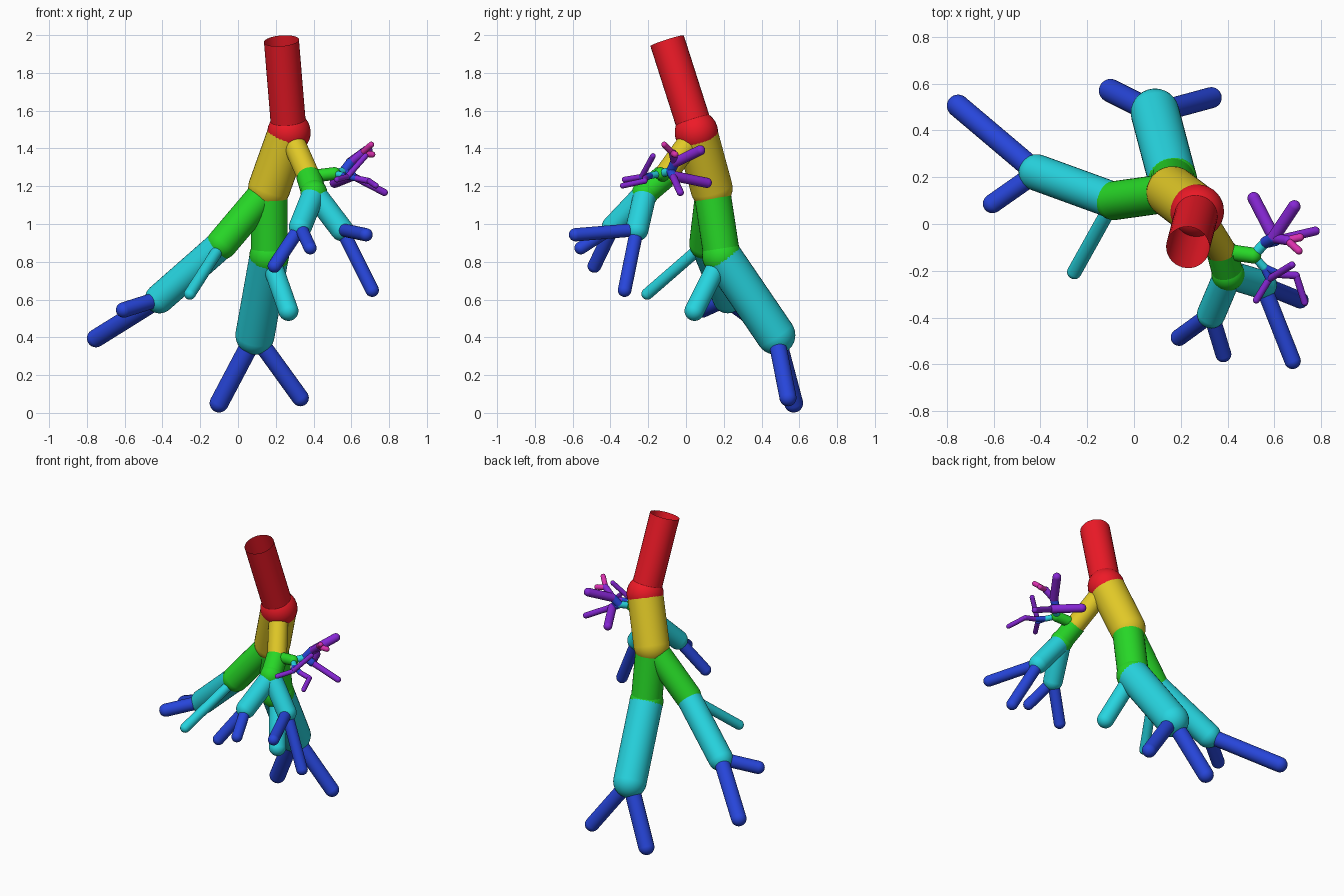
import bpy, bmesh
from mathutils import Vector, Matrix

if "Cube" in bpy.data.objects:
    bpy.data.objects.remove(bpy.data.objects["Cube"])

COLORS = {
    "red": (0.85, 0.01, 0.02, 1), "yellow": (0.75, 0.58, 0.02, 1),
    "green": (0.02, 0.68, 0.02, 1), "cyan": (0.02, 0.66, 0.74, 1),
    "blue": (0.02, 0.06, 0.70, 1), "purple": (0.24, 0.02, 0.66, 1),
    "magenta": (0.70, 0.03, 0.42, 1),
}
MATS = {}
for n, c in COLORS.items():
    MATS[n] = bpy.data.materials.new(n)
    MATS[n].diffuse_color = c

ends = {"top": Vector((0.23, -0.10, 1.97))}


def branch(name, parent, color, end, r, joint_r=None):
    """Open round tube from the parent's end, closed by a ball joint."""
    a, b = ends[parent], Vector(end)
    ends[name] = b
    d = b - a
    seg = 32 if r > 0.03 else 20
    bm = bmesh.new()
    rot = d.to_track_quat('Z', 'Y').to_matrix().to_4x4()
    bmesh.ops.create_cone(bm, cap_ends=False, segments=seg, radius1=r, radius2=r,
                          depth=d.length, matrix=Matrix.Translation((a + b) / 2) @ rot)
    bmesh.ops.create_uvsphere(bm, u_segments=seg, v_segments=seg // 2,
                              radius=joint_r or r, matrix=Matrix.Translation(b) @ rot)
    for f in bm.faces:
        f.smooth = True
    me = bpy.data.meshes.new(name)
    bm.to_mesh(me)
    bm.free()
    me.materials.append(MATS[color])
    bpy.context.collection.objects.link(bpy.data.objects.new(name, me))


# trunk and the large left side of the tree
LARGE = [
    ("trunk", "top", "red", (0.27, 0.055, 1.485), 0.093, 0.115),
    ("main_left", "trunk", "yellow", (0.165, 0.135, 1.19), 0.112),
    ("left_limb", "main_left", "green", (-0.085, 0.10, 0.895), 0.083),
    ("lower_limb", "main_left", "green", (0.165, 0.19, 0.83), 0.097, 0.105),
    ("left_bough", "left_limb", "cyan", (-0.415, 0.22, 0.605), 0.078),
    ("left_side_twig", "left_limb", "cyan", (-0.255, -0.205, 0.63), 0.031),
    ("left_tip_long", "left_bough", "blue", (-0.752, 0.505, 0.395), 0.048),
    ("left_tip_short", "left_bough", "blue", (-0.605, 0.087, 0.545), 0.041),
    ("lower_bough", "lower_limb", "cyan", (0.09, 0.475, 0.412), 0.104),
    ("lower_side_twig", "lower_limb", "cyan", (0.267, 0.045, 0.54), 0.053),
    ("lower_tip_left", "lower_bough", "blue", (-0.10, 0.57, 0.052), 0.050),
    ("lower_tip_right", "lower_bough", "blue", (0.33, 0.54, 0.08), 0.045),
]

# smaller right side
RIGHT = [
    ("main_right", "trunk", "yellow", (0.375, -0.115, 1.25), 0.061),
    ("right_limb", "main_right", "green", (0.402, -0.215, 1.165), 0.066, 0.071),
    ("right_bough_front", "right_limb", "cyan", (0.33, -0.385, 0.985), 0.061),
    ("right_bough_outer", "right_limb", "cyan", (0.55, -0.26, 0.97), 0.061),
    ("front_tip_left", "right_bough_front", "blue", (0.193, -0.485, 0.778), 0.036),
    ("front_tip_right", "right_bough_front", "blue", (0.382, -0.557, 0.873), 0.034),
    ("outer_tip_low", "right_bough_outer", "blue", (0.71, -0.325, 0.65), 0.036),
    ("outer_tip_front", "right_bough_outer", "blue", (0.678, -0.585, 0.943), 0.035),
]

# fine twig cluster on the right
CLUSTER = [
    ("small_limb", "main_right", "green", (0.51, -0.135, 1.267), 0.034),
    ("cluster_stem_back", "small_limb", "cyan", (0.56, -0.08, 1.28), 0.022),
    ("cluster_fork_up", "cluster_stem_back", "blue", (0.595, -0.06, 1.325), 0.025),
    ("cluster_fork_down", "cluster_stem_back", "blue", (0.605, -0.07, 1.255), 0.024),
    ("twig_back_up", "cluster_fork_up", "purple", (0.685, 0.075, 1.39), 0.027),
    ("twig_up", "cluster_fork_up", "purple", (0.655, -0.07, 1.375), 0.021),
    ("twiglet_high", "twig_up", "magenta", (0.705, -0.115, 1.42), 0.016),
    ("twiglet_low", "twig_up", "magenta", (0.71, -0.057, 1.368), 0.017),
    ("twig_back", "cluster_fork_down", "purple", (0.512, 0.11, 1.218), 0.027),
    ("twig_right", "cluster_fork_down", "purple", (0.775, -0.03, 1.167), 0.019),
    ("cluster_stem_front", "small_limb", "cyan", (0.555, -0.185, 1.257), 0.018),
    ("cluster_fork_front", "cluster_stem_front", "blue", (0.578, -0.235, 1.25), 0.016),
    ("cluster_fork_outer", "cluster_stem_front", "blue", (0.62, -0.215, 1.243), 0.016),
    ("twig_front", "cluster_fork_front", "purple", (0.523, -0.325, 1.235), 0.015),
    ("twig_front_up", "cluster_fork_front", "purple", (0.675, -0.175, 1.36), 0.015),
    ("twig_outer", "cluster_fork_outer", "purple", (0.693, -0.22, 1.228), 0.016),
    ("twig_outer_end", "twig_outer", "purple", (0.73, -0.335, 1.203), 0.015),
]

for row in LARGE + RIGHT + CLUSTER:
    branch(*row)

for m in bpy.data.materials:
    if m.users and not m.is_grease_pencil:
        m.use_nodes = True
        m.node_tree.nodes["Principled BSDF"].inputs["Base Color"].default_value = m.diffuse_color
